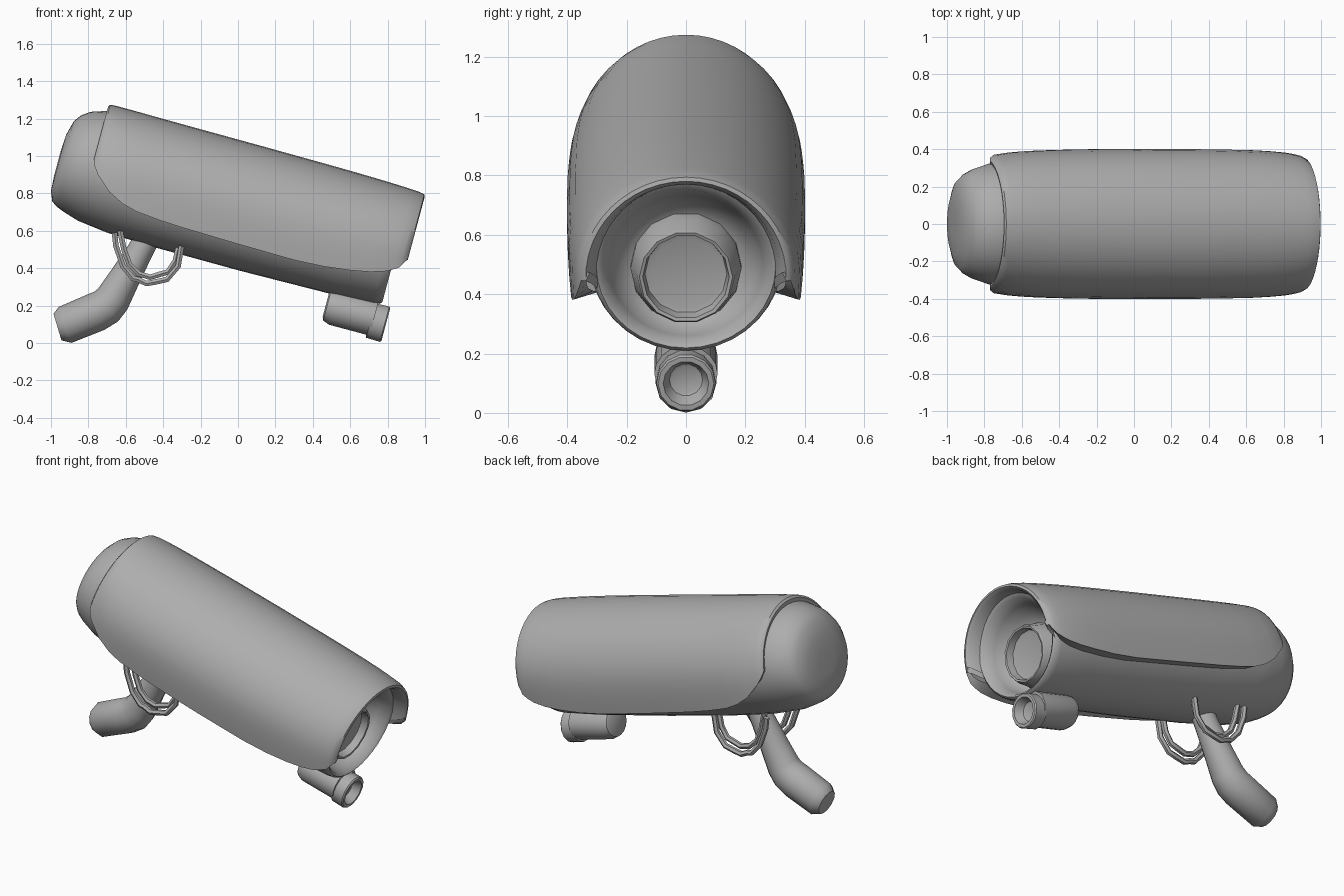
import bpy, bmesh, math
from mathutils import Vector

old = bpy.data.objects.get("Cube")
if old:
    bpy.data.objects.remove(old, do_unlink=True)

# One grey paint for everything
grey = bpy.data.materials.new("matte grey")
grey.use_nodes = True
grey.diffuse_color = (0.42, 0.42, 0.42, 1)
grey.node_tree.nodes["Principled BSDF"].inputs["Base Color"].default_value = (0.42, 0.42, 0.42, 1)

TILT = math.radians(15)
C, S = math.cos(TILT), math.sin(TILT)


def place(u, y, v):
    """Housing space (u along the barrel, v up) to world space."""
    return Vector((u * C + v * S, y, 0.7 - u * S + v * C))


def finish(ob, angle):
    ob.data.materials.append(grey)
    bpy.ops.object.select_all(action="DESELECT")
    ob.select_set(True)
    bpy.context.view_layer.objects.active = ob
    bpy.ops.object.shade_smooth_by_angle(angle=math.radians(angle))


def loft(name, rings, angle, closed=True):
    """Skin a list of rings; closed rings also get end caps."""
    bm = bmesh.new()
    loops = [[bm.verts.new(p) for p in ring] for ring in rings]
    n = len(loops[0])
    for a, b in zip(loops, loops[1:]):
        for i in range(n if closed else n - 1):
            j = (i + 1) % n
            bm.faces.new((a[i], b[i], b[j], a[j]))
    if closed:
        bm.faces.new(loops[0])
        bm.faces.new(loops[-1][::-1])
        bmesh.ops.recalc_face_normals(bm, faces=bm.faces)
    mesh = bpy.data.meshes.new(name)
    bm.to_mesh(mesh)
    bm.free()
    ob = bpy.data.objects.new(name, mesh)
    bpy.context.collection.objects.link(ob)
    finish(ob, angle)


def barrel(name, stations, sides, wide=1.0, angle=40):
    """Round part along the housing axis from (u, v, radius) stations."""
    turn = [2 * math.pi * i / sides for i in range(sides)]
    loft(name, [[place(u, wide * r * math.cos(t), v + r * math.sin(t)) for t in turn]
                for u, v, r in stations], angle)


def tube(name, path, depth, resolution):
    """Bent tube through (x, y, z, radius factor) points."""
    cu = bpy.data.curves.new(name, "CURVE")
    cu.dimensions = "3D"
    cu.bevel_depth = depth
    cu.bevel_resolution = resolution
    cu.use_fill_caps = True
    sp = cu.splines.new("POLY")
    sp.points.add(len(path) - 1)
    for pt, (x, y, z, r) in zip(sp.points, path):
        pt.co = (x, y, z, 1)
        pt.radius = r
    ob = bpy.data.objects.new(name, cu)
    bpy.context.collection.objects.link(ob)
    bpy.ops.object.select_all(action="DESELECT")
    ob.select_set(True)
    bpy.context.view_layer.objects.active = ob
    bpy.ops.object.convert(target="MESH")
    finish(bpy.context.view_layer.objects.active, 50)


# Inner housing with domed back and dished front
barrel("housing", [
    (-1.0, 0.0, 0.07), (-0.995, 0.005, 0.155), (-0.974, 0.02, 0.222), (-0.945, 0.03, 0.252),
    (-0.9, 0.037, 0.277), (-0.815, 0.038, 0.304), (-0.65, 0.025, 0.312), (-0.4, 0.02, 0.317),
    (0.1, 0.02, 0.32), (0.6, 0.02, 0.314), (0.82, 0.02, 0.304), (0.86, 0.02, 0.297),
    (0.87, 0.02, 0.285), (0.86, 0.015, 0.268), (0.8, 0.005, 0.245), (0.73, -0.01, 0.225),
    (0.68, -0.02, 0.17)], 36, 1.06, 60)


# Sun shield: open-bottomed hood whose lower edges tuck in towards the housing
def hood_ring(u, ry, rz, low, tuck=0.69, n=24):
    drop = math.asin(low / rz)
    pts = [(tuck * ry, low + 0.03)]
    for i in range(n + 1):
        a = drop + (math.pi - 2 * drop) * i / n
        y = math.cos(a)
        if math.sin(a) < 0:  # sides hang almost straight below the widest line
            y = math.copysign(math.cos(drop * 0.5 * math.sin(a) / math.sin(drop)), y)
        pts.append((ry * y, rz * math.sin(a)))
    pts.append((-tuck * ry, low + 0.03))
    return [place(u, y, v) for y, v in pts]


loft("sun_shield", [hood_ring(*s) for s in [
    (-0.8, 0.29, 0.3, 0.07, 0.97), (-0.817, 0.345, 0.365, 0.07, 0.85),
    (-0.808, 0.357, 0.378, 0.045, 0.8), (-0.776, 0.37, 0.38, 0.0, 0.75),
    (-0.69, 0.382, 0.38, -0.075), (-0.61, 0.389, 0.379, -0.115), (-0.53, 0.393, 0.378, -0.137),
    (-0.4, 0.397, 0.377, -0.15), (-0.27, 0.4, 0.376, -0.157), (0.04, 0.402, 0.374, -0.165),
    (0.36, 0.4, 0.371, -0.17), (0.52, 0.398, 0.369, -0.162), (0.66, 0.395, 0.366, -0.145),
    (0.76, 0.389, 0.363, -0.127, 0.74), (0.835, 0.382, 0.36, -0.105, 0.82),
    (0.875, 0.375, 0.358, -0.085, 0.88), (0.91, 0.368, 0.355, -0.062, 0.91),
    (0.938, 0.353, 0.349, -0.012, 0.95), (0.943, 0.338, 0.336, -0.012, 0.96),
    (0.925, 0.32, 0.32, -0.025, 0.97), (0.86, 0.3, 0.303, -0.06, 0.98)]], 45, closed=False)

# Lens barrel with recessed glass
barrel("lens", [
    (0.64, -0.03, 0.187), (0.71, -0.03, 0.187), (0.735, -0.03, 0.178), (0.81, -0.03, 0.165),
    (0.825, -0.03, 0.157), (0.822, -0.03, 0.146), (0.78, -0.03, 0.138), (0.775, -0.03, 0.12)],
    14, 1.0, 35)

# Small lamp under the nose, its top sunk into the housing
barrel("lamp_body", [
    (0.582, -0.355, 0.07), (0.59, -0.357, 0.086), (0.625, -0.36, 0.097),
    (0.85, -0.36, 0.097)], 18, 1.1)
barrel("lamp_rim", [
    (0.832, -0.376, 0.085), (0.836, -0.376, 0.098), (0.912, -0.376, 0.1),
    (0.919, -0.376, 0.094), (0.919, -0.376, 0.077), (0.895, -0.376, 0.066),
    (0.87, -0.376, 0.056), (0.865, -0.376, 0.045)], 14)

# Bent mounting arm
tube("mount_arm", [
    (-0.46, 0, 0.61, 0.66), (-0.525, 0, 0.49, 0.7), (-0.605, 0, 0.35, 0.83),
    (-0.67, 0, 0.235, 0.96), (-0.705, 0, 0.195, 1.02), (-0.76, 0, 0.165, 1.05),
    (-0.925, 0, 0.097, 1.02), (-0.965, 0, 0.085, 0.74)], 0.1, 4)

# Hanging cable pairs on both sides of the arm
OUTER = [(-0.66, 0.59), (-0.653, 0.52), (-0.615, 0.41), (-0.56, 0.345), (-0.53, 0.338),
         (-0.49, 0.318), (-0.44, 0.327), (-0.38, 0.34), (-0.32, 0.41), (-0.3, 0.53)]
INNER = [(-0.63, 0.6), (-0.61, 0.5), (-0.58, 0.42), (-0.53, 0.37), (-0.47, 0.352),
         (-0.42, 0.367), (-0.375, 0.38), (-0.335, 0.44), (-0.315, 0.53)]
for side, label in ((1, "back"), (-1, "front")):
    for path, kind, off in ((OUTER, "outer", 0.155), (INNER, "inner", 0.13)):
        tube(f"{label}_{kind}_cable", [(x, side * off, z, 1) for x, z in path], 0.017, 1)
